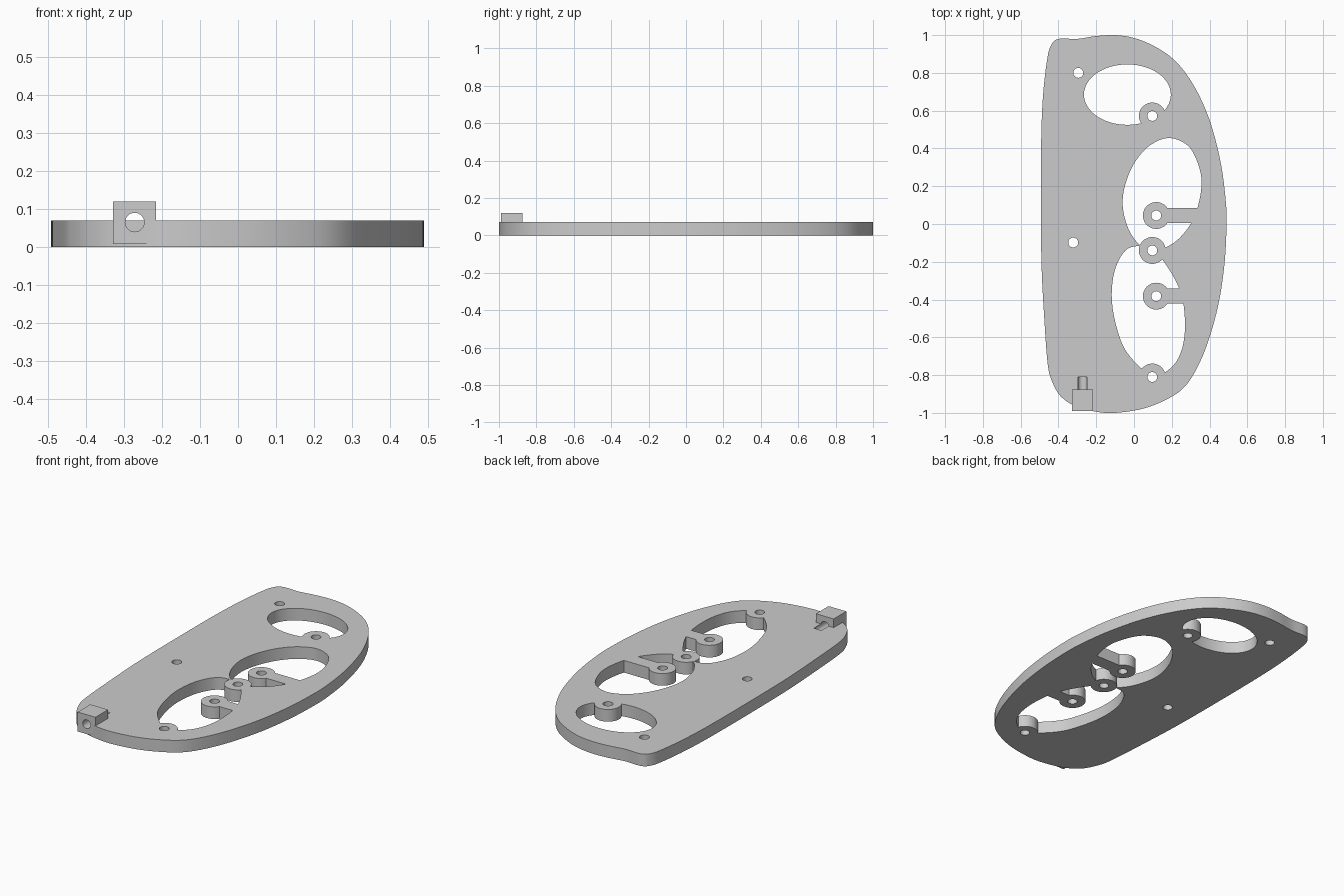
import bpy, bmesh, math
from mathutils import Matrix, Vector

if "Cube" in bpy.data.objects:
    bpy.data.objects.remove(bpy.data.objects["Cube"], do_unlink=True)

THICK = 0.07

grey = bpy.data.materials.new("plain grey")
grey.use_nodes = True
grey.diffuse_color = (0.6, 0.6, 0.6, 1)
grey.node_tree.nodes["Principled BSDF"].inputs["Base Color"].default_value = (0.6, 0.6, 0.6, 1)


def smooth_loop(pts, steps=6):
    """Closed rounded curve through the points."""
    out, n = [], len(pts)
    for i in range(n):
        a, b, c, d = (Vector(pts[(i + k) % n]) for k in (-1, 0, 1, 2))
        for s in range(steps):
            t = s / steps
            out.append(0.5 * (2 * b + (c - a) * t + (2 * a - 5 * b + 4 * c - d) * t ** 2
                              + (3 * b - a - 3 * c + d) * t ** 3))
    return out


def ellipse(cx, cy, rx, ry, n=48):
    return [Vector((cx + rx * math.cos(2 * math.pi * i / n),
                    cy + ry * math.sin(2 * math.pi * i / n))) for i in range(n)]


def rect(x0, x1, y0, y1):
    return [Vector(p) for p in ((x0, y0), (x1, y0), (x1, y1), (x0, y1))]


def prism(name, loop, z0, z1, turn=None):
    """Extrude a flat outline from z0 to z1."""
    bm = bmesh.new()
    face = bm.faces.new([bm.verts.new((p.x, p.y, z0)) for p in loop])
    new = bmesh.ops.extrude_face_region(bm, geom=[face])["geom"]
    bmesh.ops.translate(bm, vec=(0, 0, z1 - z0),
                        verts=[v for v in new if isinstance(v, bmesh.types.BMVert)])
    bmesh.ops.recalc_face_normals(bm, faces=bm.faces)
    if turn:
        bmesh.ops.transform(bm, matrix=turn, verts=bm.verts)
    mesh = bpy.data.meshes.new(name)
    bm.to_mesh(mesh)
    bm.free()
    mesh.materials.append(grey)
    obj = bpy.data.objects.new(name, mesh)
    bpy.context.collection.objects.link(obj)
    return obj


def combine(obj, tool, operation="DIFFERENCE"):
    """Apply a boolean and discard the tool."""
    mod = obj.modifiers.new("cut", "BOOLEAN")
    mod.object, mod.operation, mod.solver = tool, operation, "EXACT"
    dg = bpy.context.evaluated_depsgraph_get()
    dg.update()
    mesh = bpy.data.meshes.new_from_object(obj.evaluated_get(dg))
    obj.modifiers.clear()
    obj.data = mesh
    bpy.data.objects.remove(tool, do_unlink=True)


# Plate outline
outline = smooth_loop([
    (-0.40, 0.98), (-0.30, 0.98), (-0.2, 0.995), (-0.1, 1.0), (0, 0.985), (0.1, 0.945),
    (0.2, 0.88), (0.28, 0.79), (0.35, 0.67), (0.41, 0.52), (0.46, 0.32), (0.485, 0.13),
    (0.49, 0), (0.48, -0.2), (0.45, -0.41), (0.40, -0.6), (0.34, -0.75), (0.27, -0.86),
    (0.18, -0.925), (0.05, -0.977), (-0.1, -1.0), (-0.2, -0.994), (-0.31, -0.965),
    (-0.39, -0.91), (-0.435, -0.83), (-0.457, -0.74), (-0.475, -0.5), (-0.49, -0.2),
    (-0.493, 0.2), (-0.49, 0.5), (-0.48, 0.7), (-0.46, 0.87), (-0.44, 0.945)])
plate = prism("base_plate", outline, 0, THICK)

# Large openings
upper = ellipse(-0.035, 0.685, 0.23, 0.16, 64)
middle = smooth_loop([
    (0.19, 0.455), (0.29, 0.41), (0.345, 0.3), (0.357, 0.2), (0.335, 0.08), (0.30, 0.0),
    (0.235, -0.08), (0.165, -0.125), (0.1, -0.14), (0.03, -0.11), (-0.03, -0.025),
    (-0.06, 0.1), (-0.043, 0.22), (0.01, 0.335), (0.09, 0.42)])
lower = smooth_loop([
    (0.03, -0.117), (0.1, -0.14), (0.155, -0.195), (0.225, -0.31), (0.262, -0.425),
    (0.268, -0.585), (0.235, -0.71), (0.165, -0.785), (0.1, -0.795), (0.04, -0.765),
    (-0.05, -0.66), (-0.1, -0.515), (-0.118, -0.375), (-0.1, -0.24), (-0.045, -0.14)])

# Screw bosses and their support arms stay standing inside the openings
edge_bosses = [(0.097, 0.572), (0.097, -0.14), (0.097, -0.81)]
arm_bosses = [(0.118, 0.045), (0.118, -0.382)]
bosses = edge_bosses + arm_bosses
for loop in (upper, middle, lower):
    cutter = prism("opening_cutter", loop, -0.1, 0.2)
    for x, y in bosses:
        combine(cutter, prism("boss_keeper", ellipse(x, y, 0.071, 0.071), -0.2, 0.3))
    for x, y in arm_bosses:
        combine(cutter, prism("arm_keeper", rect(x, 0.45, y - 0.04, y + 0.04), -0.2, 0.3))
    combine(plate, cutter)

# Screw holes
for x, y in bosses + [(-0.295, 0.80), (-0.322, -0.098)]:
    combine(plate, prism("screw_drill", ellipse(x, y, 0.026, 0.026, 32), -0.1, 0.2))

# Corner block with a bore that runs on into the plate as a groove
combine(plate, prism("corner_block", rect(-0.329, -0.216, -0.99, -0.875), 0.008, 0.12), "UNION")
along_y = Matrix.Translation((-0.272, -0.81, 0.065)) @ Matrix.Rotation(math.pi / 2, 4, "X")
combine(plate, prism("bore_drill", ellipse(0, 0, 0.025, 0.025, 32), 0, 0.3, along_y))

bpy.ops.object.select_all(action="DESELECT")
plate.select_set(True)
bpy.context.view_layer.objects.active = plate
bpy.ops.object.shade_smooth_by_angle(angle=math.radians(30))
